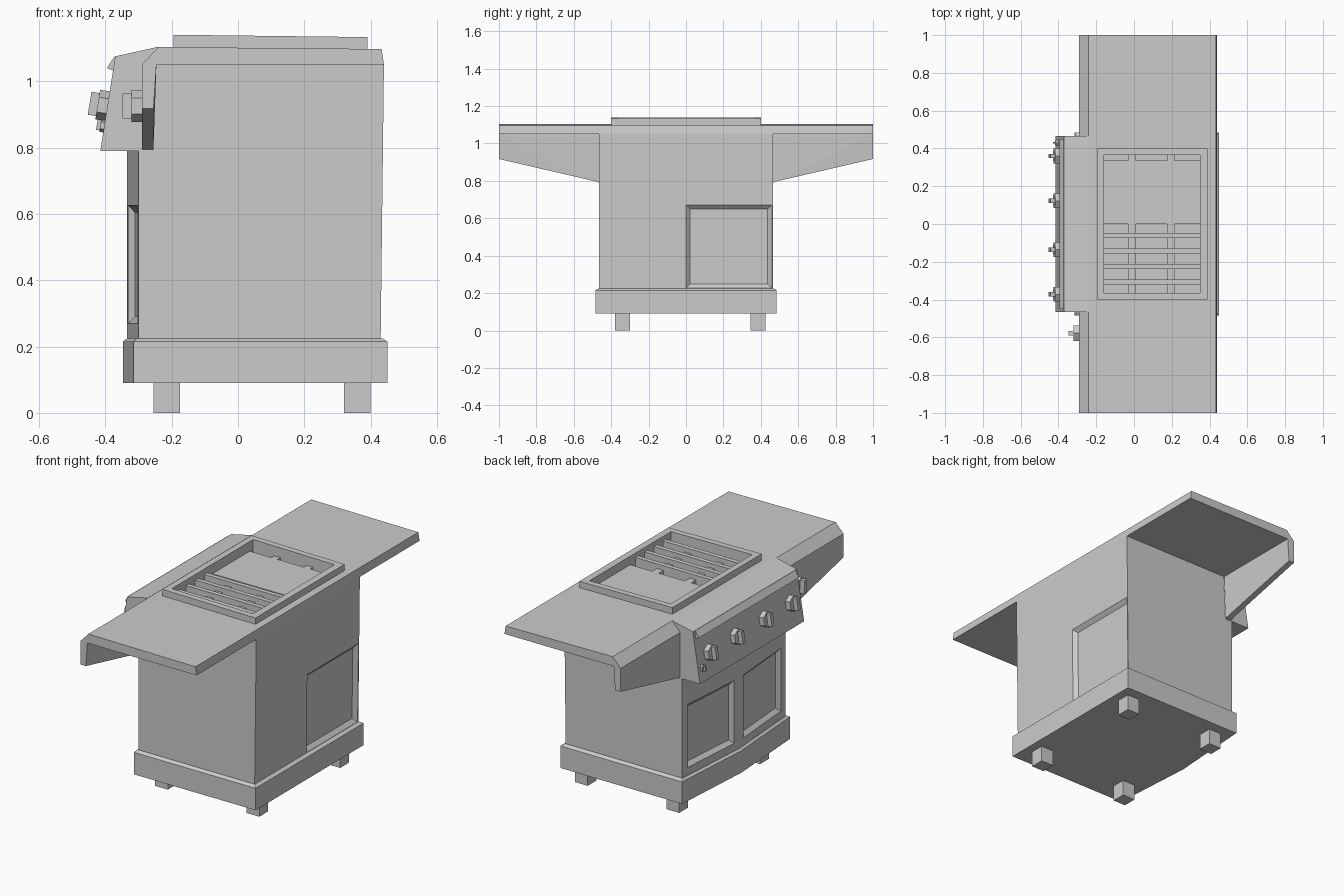
import bpy, bmesh, math
from mathutils import Vector, Matrix

if "Cube" in bpy.data.objects:
    bpy.data.objects.remove(bpy.data.objects["Cube"])

GREY = (0.6, 0.6, 0.6, 1)
metal = bpy.data.materials.new("grey_metal")
metal.use_nodes = True
metal.diffuse_color = GREY
metal.node_tree.nodes["Principled BSDF"].inputs["Base Color"].default_value = GREY


def finish(name, bm):
    """Turn a bmesh into a flat shaded object."""
    bmesh.ops.recalc_face_normals(bm, faces=bm.faces)
    bmesh.ops.dissolve_limit(bm, angle_limit=0.005, verts=bm.verts, edges=bm.edges)
    mesh = bpy.data.meshes.new(name)
    bm.to_mesh(mesh)
    bm.free()
    mesh.materials.append(metal)
    obj = bpy.data.objects.new(name, mesh)
    bpy.context.scene.collection.objects.link(obj)
    return obj


def solid(bm, points):
    """Add the convex solid that encloses the points."""
    verts = [bm.verts.new(p) for p in points]
    bmesh.ops.convex_hull(bm, input=verts)


def hull(name, points):
    bm = bmesh.new()
    solid(bm, points)
    return finish(name, bm)


def corners(x, y, z):
    return [(a, b, c) for a in x for b in y for c in z]


def prism(name, profile, ys):
    """Run an x-z profile along y."""
    return hull(name, [(x, y, z) for x, z in profile for y in ys])


def cut(obj, cutter):
    mod = obj.modifiers.new("opening", 'BOOLEAN')
    mod.operation = 'DIFFERENCE'
    mod.object = cutter
    mod.solver = 'EXACT'
    bpy.context.view_layer.objects.active = obj
    bpy.ops.object.modifier_apply(modifier=mod.name)


# Cabinet with a bowed front, two recessed doors and a recessed rear panel
def cabinet():
    low = [(.43, -.465), (.43, .465), (-.30, .465), (-.335, 0), (-.30, -.465)]
    high = [(.44, -.465), (.44, .465)] + low[2:]
    low = [Vector((x, y, .21)) for x, y in low]
    high = [Vector((x, y, 1.05)) for x, y in high]
    recesses = {0: (.5, .993, .02, .55), 2: (.1, .91, .07, .495), 3: (.09, .9, .07, .495)}
    bm = bmesh.new()

    def face(pts):
        bm.faces.new([bm.verts.new(p) for p in pts])

    n = len(low)
    for i in range(n):
        a, b, c, d = low[i], low[(i + 1) % n], high[(i + 1) % n], high[i]
        outer = [a, b, c, d]
        if i not in recesses:
            face(outer)
            continue
        u0, u1, v0, v1 = recesses[i]
        normal = (b - a).cross(d - a).normalized()
        wide, tall = .022 / (b - a).length, .022 / (d - a).length

        def at(u, v):
            return a.lerp(b, u).lerp(d.lerp(c, u), v)

        def ring(u0, u1, v0, v1):
            return [at(u0, v0), at(u1, v0), at(u1, v1), at(u0, v1)]

        rim = ring(u0, u1, v0, v1)
        floor = ring(u0 + wide, u1 - wide, v0 + tall, v1 - tall)
        floor = [p - normal * .02 for p in floor]
        for r, s in ((outer, rim), (rim, floor)):
            for k in range(4):
                m = (k + 1) % 4
                face((r[k], r[m], s[m], s[k]))
        face(floor)
    face(high)
    face(low[::-1])
    bmesh.ops.remove_doubles(bm, verts=bm.verts, dist=.0002)
    return finish("cabinet", bm)


cabinet()

# Plinth with a sloped upper edge, and four feet
plan = [(.45, .485), (.45, -.485), (-.315, .485), (-.315, -.485), (-.347, 0)]
hull("plinth", [(x, y, z) for x, y in plan for z in (.09, .215)]
     + [(x * .965, y * .965, .225) for x, y in plan])
for fx, end in ((-.215, "front"), (.36, "rear")):
    for fy, side in ((-.34, "right"), (.385, "left")):
        hull(f"{end}_{side}_foot",
             corners((fx - .04, fx + .04), (fy - .04, fy + .04), (0, .095)))

# Worktop, raised grill frame and the opening through both
worktop = prism("worktop", [(-.29, 1.05), (-.24, 1.103), (.433, 1.097), (.44, 1.05)], (-1, 1))
frame = prism("grill_frame", [(-.195, 1.09), (-.195, 1.14), (.39, 1.133), (.39, 1.09)], (-.4, .4))
cutter = hull("opening_cutter", corners((-.16, .35), (-.365, .365), (1, 1.2)))
for part in (worktop, frame):
    cut(part, cutter)
bpy.data.objects.remove(cutter)

# Cooking surface: griddle plate, grate bars and cross supports
hull("griddle_plate", corners((-.16, .35), (0, .335), (1.045, 1.085)))
for i in range(4):
    y = -.06 - .082 * i
    hull(f"grate_bar_{i + 1}", corners((-.16, .35), (y - .013, y + .013), (1.045, 1.108)))
for i, x in enumerate((-.01, .195)):
    hull(f"grate_support_{i + 1}", corners((x - .02, x + .02), (-.365, .365), (1.045, 1.082)))

# Tapered aprons under the side shelves
for s, side in ((1, "left"), (-1, "right")):
    pts = []
    for y, z in ((.46, .792), (1, .917)):
        pts += [(-.29, s * y, z), (-.255, s * y, z), (-.29, s * y, 1.05), (-.246, s * y, 1.05)]
    hull(f"{side}_shelf_apron", pts)

# Control console with a lip over the panel
prism("control_console", [(-.415, .79), (-.37, 1.075), (-.24, 1.104), (-.255, .79)], (-.467, .467))
prism("console_lip", [(-.395, 1.04), (-.372, 1.075), (-.36, 1.07), (-.374, 1.03)], (-.45, .45))


# Hexagonal knobs with a grip ridge
def knob(name, place, radius, tilt):
    bm = bmesh.new()
    ring = [(radius * math.sin(i * math.pi / 3), radius * math.cos(i * math.pi / 3)) for i in range(6)]
    solid(bm, [(x, y, z) for y, z in ring for x in (.01, -.65 * radius)])
    g = radius * .25
    solid(bm, corners((-.6 * radius, -1.2 * radius), (-g, g), (-.78 * radius, .78 * radius)))
    bmesh.ops.transform(bm, verts=bm.verts,
                        matrix=Matrix.Translation(place) @ Matrix.Rotation(tilt, 4, 'Y'))
    finish(name, bm)


for i, y in enumerate((.36, .123, -.136, -.372)):
    knob(f"burner_knob_{i + 1}", (-.394, y, .925), .045, .16)
knob("ignition_button", (-.402, .43, .865), .02, .16)
knob("side_burner_knob", (-.29, -.578, .925), .048, 0)
